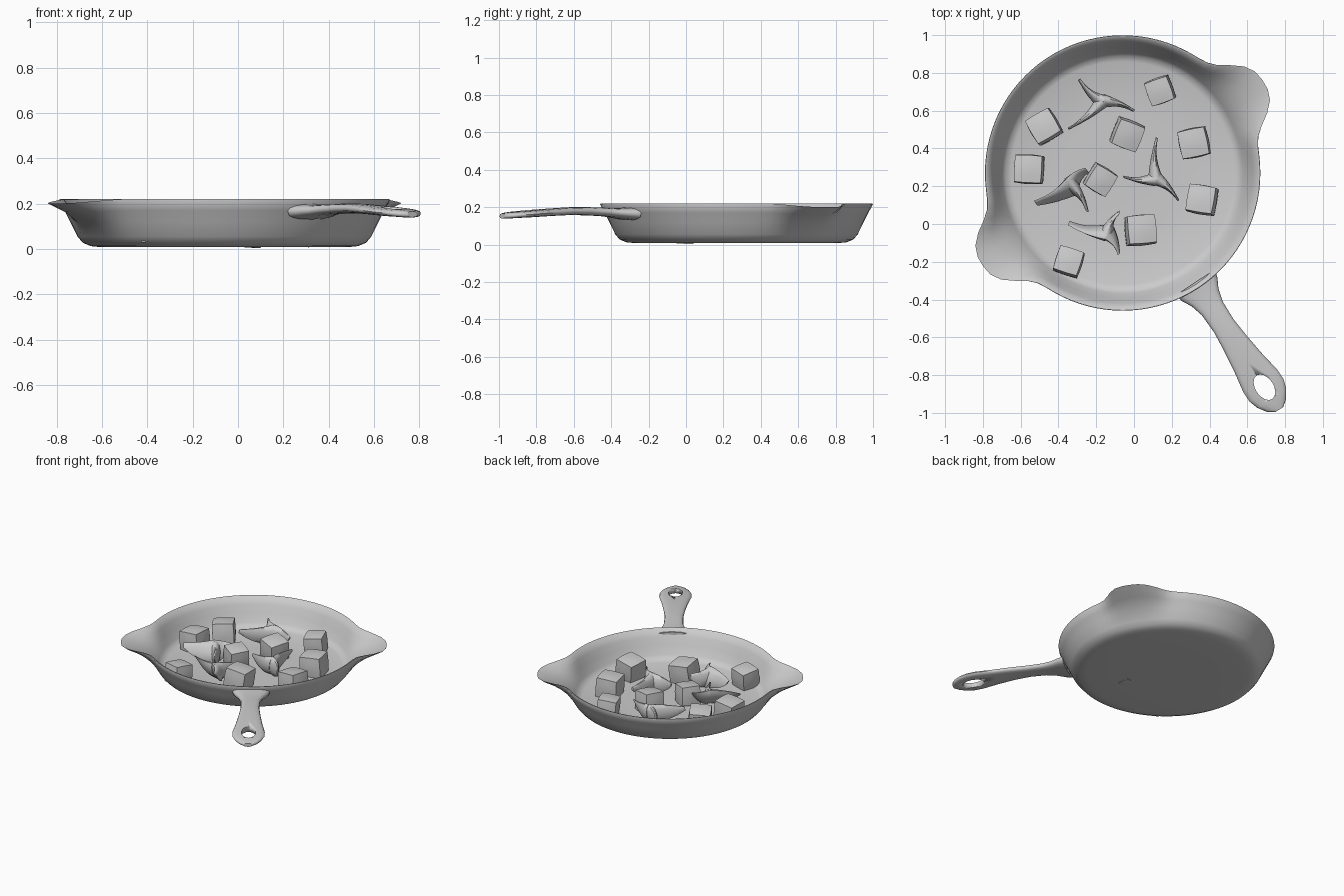
import bpy, bmesh, math, random
from mathutils import Vector, Matrix

if "Cube" in bpy.data.objects:
    bpy.data.objects.remove(bpy.data.objects["Cube"])

random.seed(4)
CX, CY = -0.06, 0.27                 # pan centre
SPOUT = math.radians(33)             # spout axis
HANDLE = math.radians(-56.5)         # handle axis


def finish(name, bm, angle=40):
    bmesh.ops.recalc_face_normals(bm, faces=bm.faces)
    me = bpy.data.meshes.new(name)
    bm.to_mesh(me)
    bm.free()
    ob = bpy.data.objects.new(name, me)
    bpy.context.collection.objects.link(ob)
    bpy.ops.object.select_all(action='DESELECT')
    ob.select_set(True)
    bpy.context.view_layer.objects.active = ob
    bpy.ops.object.shade_smooth_by_angle(angle=math.radians(angle))
    return ob


def loft(bm, rings):
    """Skin a list of closed rings and cap both ends."""
    vs = [[bm.verts.new(p) for p in r] for r in rings]
    n = len(vs[0])
    for a, b in zip(vs, vs[1:]):
        for i in range(n):
            j = (i + 1) % n
            bm.faces.new((a[i], a[j], b[j], b[i]))
    bm.faces.new(vs[0])
    bm.faces.new(vs[-1])


# Pan: revolved profile, pulled out and dipped at two opposite spouts
profile = [(0.3, 0.008), (0.54, 0.008), (0.59, 0.013), (0.625, 0.028), (0.648, 0.055),
           (0.68, 0.12), (0.705, 0.17), (0.729, 0.216), (0.727, 0.221), (0.717, 0.219),
           (0.69, 0.17), (0.665, 0.12), (0.637, 0.06), (0.62, 0.038), (0.59, 0.027), (0.3, 0.025)]


def pan_ring(r, z, n=96):
    ring = []
    for i in range(n):
        a = 2 * math.pi * i / n
        d = abs((a - SPOUT + math.pi / 2) % math.pi - math.pi / 2)
        b = math.exp(-(math.degrees(d) / 13.5) ** 3)
        h = max(0, (z - 0.06) / 0.16)
        rr = r + 0.16 * b * h ** 1.7
        ring.append((CX + rr * math.cos(a), CY + rr * math.sin(a), z - 0.02 * b * h ** 2))
    return ring


bm = bmesh.new()
loft(bm, [pan_ring(r, z) for r, z in profile])
finish("pan_body", bm, 60)

# Handle: distance from pan centre, half width, mid height, half thickness
stations = [(0.695, 0.125, 0.165, 0.034), (0.74, 0.112, 0.167, 0.030), (0.79, 0.085, 0.170, 0.025),
            (0.86, 0.066, 0.175, 0.023), (0.97, 0.062, 0.179, 0.022), (1.08, 0.072, 0.179, 0.021),
            (1.2, 0.087, 0.173, 0.020), (1.32, 0.108, 0.166, 0.019), (1.38, 0.108, 0.162, 0.018),
            (1.43, 0.092, 0.159, 0.017), (1.475, 0.062, 0.155, 0.016), (1.502, 0.025, 0.153, 0.013)]
place = Matrix.Translation((CX, CY, 0)) @ Matrix.Rotation(HANDLE, 4, 'Z')


def oval(s, w, z, t, n=16):
    ring = []
    for i in range(n):
        a = 2 * math.pi * i / n
        c, q = math.cos(a), math.sin(a)
        ring.append(place @ Vector((s, w * math.copysign(abs(c) ** 0.75, c),
                                    z + t * math.copysign(abs(q) ** 0.75, q))))
    return ring


bm = bmesh.new()
loft(bm, [oval(*st) for st in stations])
handle = finish("handle", bm, 50)

# Hanging hole cut through the handle end
bm = bmesh.new()
loft(bm, [[place @ Vector((1.36 + 0.075 * math.cos(k * math.pi / 8),
                           0.048 * math.sin(k * math.pi / 8), z)) for k in range(16)]
          for z in (0.05, 0.3)])
cutter = finish("hole_cutter", bm)
mod = handle.modifiers.new("hole", 'BOOLEAN')
mod.operation = 'DIFFERENCE'
mod.solver = 'EXACT'
mod.object = cutter
bpy.context.view_layer.objects.active = handle
bpy.ops.object.modifier_apply(modifier="hole")
bpy.data.objects.remove(cutter)

# Food cubes: x, y, turn in degrees, size
cubes = [(-0.475, 0.515, 30, 0.148), (-0.555, 0.29, -3, 0.15), (-0.345, -0.2, -18, 0.137),
         (-0.035, 0.475, -22, 0.146), (0.138, 0.707, 20, 0.133), (0.318, 0.43, 12, 0.152),
         (0.36, 0.128, -10, 0.148), (0.035, -0.033, 5, 0.155), (-0.178, 0.235, -32, 0.135)]
for k, (x, y, turn, size) in enumerate(cubes):
    bm = bmesh.new()
    bmesh.ops.create_cube(bm, size=1)
    bmesh.ops.subdivide_edges(bm, edges=bm.edges, cuts=5, use_grid_fill=True)
    for v in bm.verts:
        v.co = v.co.lerp(v.co.normalized() * 0.62, 0.22)
    tilt = [math.radians(random.uniform(-8, 8)) for _ in range(2)]
    m = (Matrix.Translation((x, y, 0.09)) @ Matrix.Rotation(tilt[0], 4, 'X')
         @ Matrix.Rotation(tilt[1], 4, 'Y') @ Matrix.Rotation(math.radians(turn), 4, 'Z')
         @ Matrix.Scale(size, 4))
    bmesh.ops.transform(bm, matrix=m, verts=bm.verts)
    finish(f"food_cube_{k + 1}", bm, 40)

# Three-armed slices: centre, three tips, sideways lean of the top edge
slices = [((-0.17, 0.65), [(-0.29, 0.765), (0.0, 0.6), (-0.345, 0.505)], (0.02, 0.01)),
          ((0.115, 0.24), [(0.12, 0.455), (0.235, 0.125), (-0.055, 0.25)], (0.01, -0.01)),
          ((-0.33, 0.2), [(-0.25, 0.285), (-0.52, 0.11), (-0.25, 0.075)], (-0.045, 0.06)),
          ((-0.14, -0.045), [(-0.345, 0.005), (-0.08, 0.06), (-0.08, -0.155)], (-0.02, -0.05))]


def arm(bm, centre, tip, lean):
    c, e = Vector(centre), Vector(tip)
    d = (e - c).normalized()
    side = Vector((-d.y, d.x))
    rings = []
    for i in range(9):
        t = i / 8
        p = c.lerp(e, t) + side * 0.012 * math.sin(math.pi * t)
        w = 0.034 * (1 - t) ** 1.7 + 0.006
        lo, hi = 0.03 + 0.085 * t ** 2.2, 0.165 - 0.025 * t
        ring = []
        for k in range(10):
            a = 2 * math.pi * k / 10
            u = math.sin(a)
            q = p + side * w * math.cos(a) + Vector(lean) * 0.5 * u * (1 - 0.6 * t)
            ring.append((q.x, q.y, (lo + hi) / 2 + (hi - lo) / 2 * u))
        rings.append(ring)
    loft(bm, rings)


for k, (centre, tips, lean) in enumerate(slices):
    bm = bmesh.new()
    for tip in tips:
        arm(bm, centre, tip, lean)
    finish(f"food_slice_{k + 1}", bm, 60)
